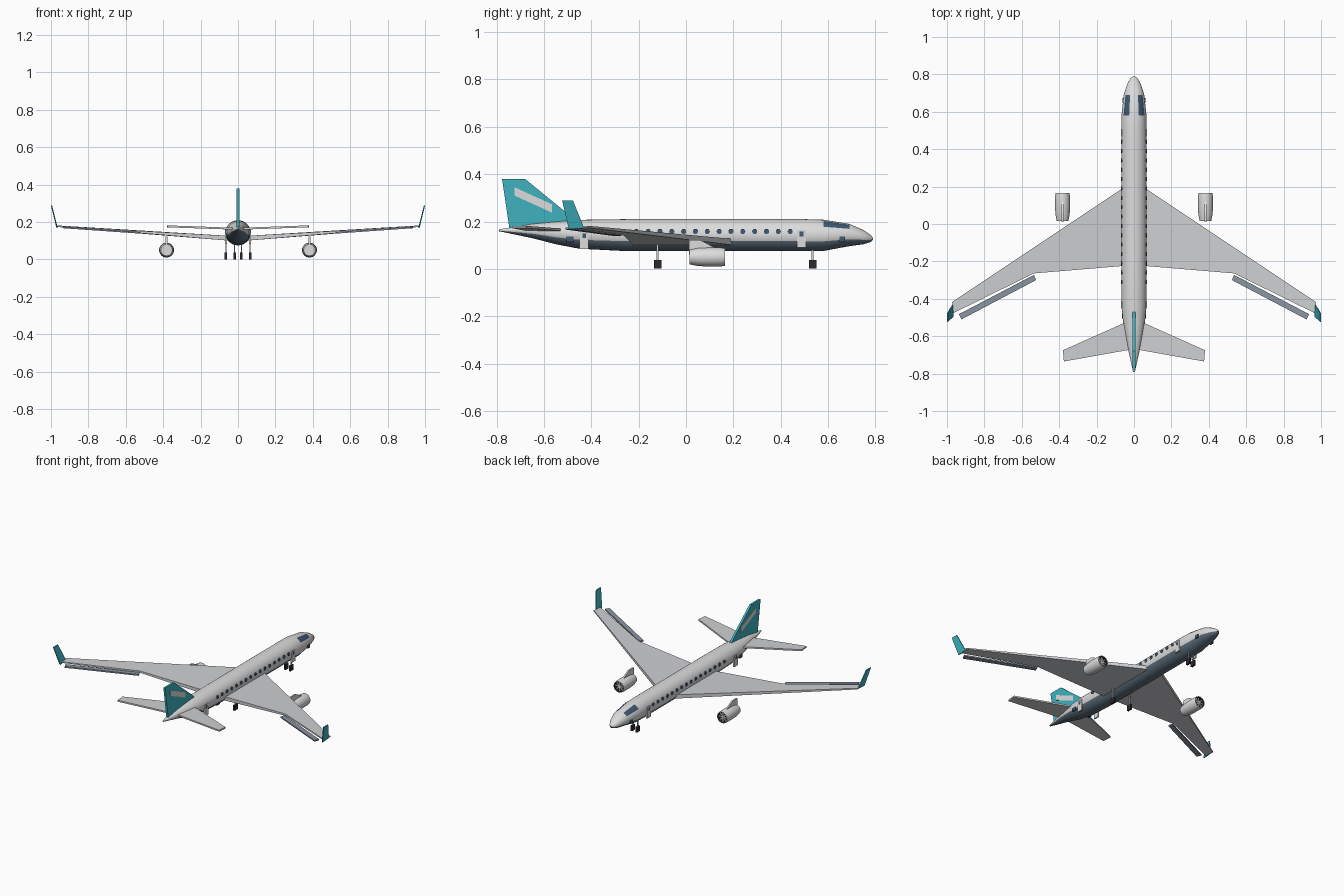
import bpy, bmesh
from math import sin, cos, pi, radians
from mathutils import Matrix, Vector

cube = bpy.data.objects.get("Cube")
if cube:
    bpy.data.objects.remove(cube, do_unlink=True)


def paint(name, r, g, b):
    m = bpy.data.materials.new(name)
    m.use_nodes = True
    m.diffuse_color = (r, g, b, 1)
    m.node_tree.nodes["Principled BSDF"].inputs["Base Color"].default_value = (r, g, b, 1)
    return m


white = paint("white", .72, .72, .72)
wing_grey = paint("wing grey", .62, .63, .65)
slate = paint("flap slate", .26, .30, .37)
belly_blue = paint("belly slate blue", .12, .17, .22)
teal = paint("teal", .05, .45, .53)
glass = paint("window blue", .05, .10, .17)
black = paint("tyre black", .025, .022, .03)


def finish(name, bm, mats, mirror=True, smooth=False):
    bmesh.ops.recalc_face_normals(bm, faces=bm.faces)
    me = bpy.data.meshes.new(name)
    bm.to_mesh(me)
    bm.free()
    for m in mats:
        me.materials.append(m)
    if smooth:
        me.shade_smooth()
        me.set_sharp_from_angle(angle=radians(35))
    ob = bpy.data.objects.new(name, me)
    bpy.context.collection.objects.link(ob)
    if mirror:
        ob.modifiers.new("Mirror", 'MIRROR').use_mirror_merge = False
    return ob


def loft(name, stations, mats, sides, rule=None, cx=0, mirror=False):
    """Skin ellipses along y; each station is (y, half width, centre z, half height)."""
    bm = bmesh.new()
    rings = []
    for y, rx, cz, rz in stations:
        rings.append([bm.verts.new((cx + rx * cos(2 * pi * i / sides), y, cz + rz * sin(2 * pi * i / sides)))
                      for i in range(sides)])
    for k, (a, b) in enumerate(zip(rings, rings[1:])):
        for i in range(sides):
            j = (i + 1) % sides
            f = bm.faces.new((a[i], a[j], b[j], b[i]))
            if rule:
                f.material_index = rule(k, 360 * (i + .5) / sides)
    bm.faces.new(rings[0])
    bm.faces.new(rings[-1])
    return finish(name, bm, mats, mirror, True)


def slab(name, points, mat, axis, thick, mirror=True):
    """Flat panel from an outline, thickened along an axis; thick is one value or one per point."""
    bm = bmesh.new()
    if not isinstance(thick, (list, tuple)):
        thick = [thick] * len(points)
    up = Vector(axis) / 2
    top = [bm.verts.new(Vector(p) + up * t) for p, t in zip(points, thick)]
    low = [bm.verts.new(Vector(p) - up * t) for p, t in zip(points, thick)]
    bm.faces.new(top)
    bm.faces.new(low)
    n = len(points)
    for i in range(n):
        bm.faces.new((top[i], top[(i + 1) % n], low[(i + 1) % n], low[i]))
    return finish(name, bm, [mat], mirror)


def boxes(name, items, mat, mirror=True):
    """Boxes given as (centre, size)."""
    bm = bmesh.new()
    for c, s in items:
        bmesh.ops.create_cube(bm, size=1, matrix=Matrix.Translation(c) @ Matrix.Diagonal((*s, 1)))
    return finish(name, bm, [mat], mirror)


# Fuselage, with belly and cockpit glass coloured by direction
body = [(-.79, .005, .163, .004), (-.65, .036, .16, .03), (-.55, .056, .152, .048),
        (-.45, .066, .146, .061), (-.25, .068, .1425, .0675), (.5, .068, .1425, .0675),
        (.58, .067, .1415, .066), (.69, .055, .143, .047), (.75, .036, .134, .03),
        (.78, .018, .128, .015), (.79, .004, .127, .004)]


def body_colour(k, angle):
    if 202.5 < angle < 337.5:
        return 1
    side = min(angle, 180 - angle)
    return 2 if k == 6 and 33 < side < 68 else 0


loft("fuselage", body, [white, belly_blue, glass], 32, body_colour)


# Main wings, flaps and winglets
def wing_z(x):
    return .11 + .07 * x


def on_wing(outline, drop=0):
    return [(x, y, wing_z(x) - drop) for x, y in outline]


slab("wings", on_wing([(.03, .212), (.973, -.417), (.965, -.476), (.535, -.264), (.03, -.222)]),
     wing_grey, (0, 0, 1), (.026, .008, .008, .012, .026))
slab("flaps", on_wing([(.535, -.272), (.936, -.482), (.922, -.51), (.524, -.3)], .004),
     slate, (0, 0, 1), .009)
slab("winglets", [(.968, -.43, .172), (.997, -.477, .288), (.997, -.523, .288), (.968, -.495, .168)],
     teal, (1, 0, 0), .006)

# Tail surfaces
slab("tailplane", [(.01, -.51, .164), (.38, -.675, .177), (.375, -.735, .177), (.01, -.67, .164)],
     wing_grey, (0, 0, 1), .01)
slab("tail_fin", [(0, -.745, .165), (0, -.777, .38), (0, -.68, .38), (0, -.49, .225), (0, -.455, .19)],
     teal, (1, 0, 0), .014, False)
slab("fin_stripe", [(.008, -.725, .345), (.008, -.565, .272), (.008, -.565, .237), (.008, -.725, .31)],
     white, (1, 0, 0), .002)

# Engines: nacelle with recessed intake, fan blades and pylon
ex, ez = .382, .05
nacelle = [(.015, .031), (.05, .038), (.09, .04), (.145, .04), (.165, .037), (.165, .033), (.148, .032)]
loft("engine_nacelles", [(y, r, ez, r) for y, r in nacelle], [white, black], 24,
     lambda k, a: int(k == 5), ex, True)
loft("engine_fan_discs", [(y, .031, ez, .031) for y in (.146, .150)], [black], 24, None, ex, True)
bm = bmesh.new()
for i in range(8):
    bmesh.ops.create_cube(bm, size=1, matrix=Matrix.Translation((ex, .152, ez))
                          @ Matrix.Rotation(i * pi / 4, 4, 'Y')
                          @ Matrix.Translation((0, 0, .017)) @ Matrix.Diagonal((.006, .006, .03, 1)))
finish("engine_fan_blades", bm, [white])
slab("engine_pylons", [(ex, .012, .06), (ex, .012, .122), (ex, .06, .122), (ex, .13, .085), (ex, .13, .06)],
     white, (1, 0, 0), .01)

# Cabin windows
bm = bmesh.new()
for i in range(16):
    bmesh.ops.create_cone(bm, cap_ends=True, segments=12, radius1=.011, radius2=.011, depth=.009,
                          matrix=Matrix.Translation((.065, -.31 + .05 * i, .158)) @ Matrix.Rotation(pi / 2, 4, 'Y'))
finish("cabin_windows", bm, [glass])

# Doors and their small panes
doors = [(-.43, .12), (.488, .127)]
boxes("doors", [((.0645, y, z), (.009, .038, .074)) for y, z in doors], white)
boxes("door_panes", [((.0685, y, z + .02), (.003, .016, .02)) for y, z in doors], glass)
boxes("service_hatches", [((.0605, -.49, .125), (.008, .03, .022)),
                          ((.058, .66, .125), (.008, .025, .022))], glass)

# Landing gear
gear = [(.065, -.12), (.018, .535)]
boxes("wheels", [((x, y, .019), (.012, .032, .036)) for x, y in gear], black)
boxes("gear_struts", [((x, y, .07), (.006, .008, .08)) for x, y in gear], wing_grey)
